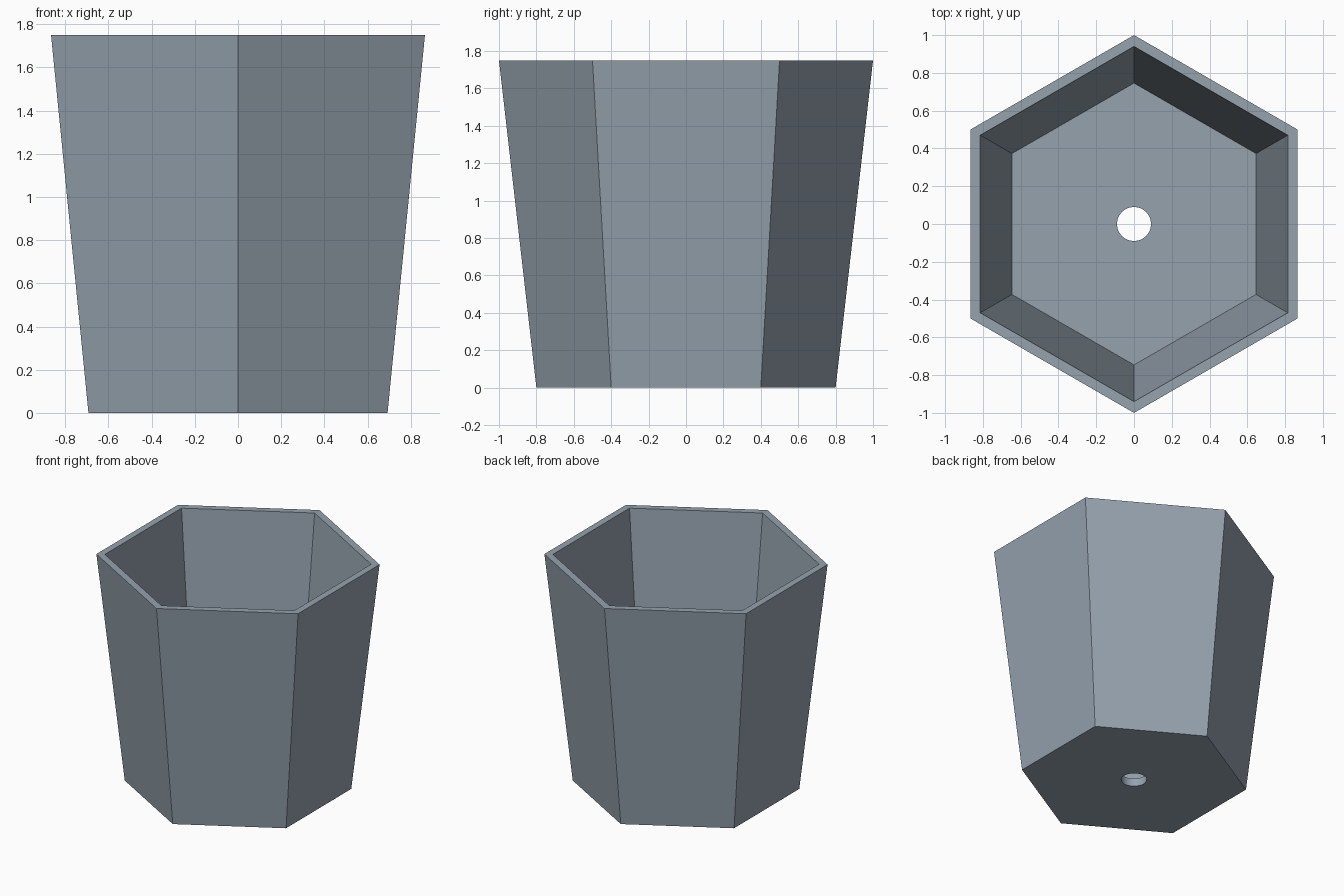
import bpy, bmesh
from math import cos, sin, pi

cube = bpy.data.objects.get("Cube")
if cube:
    bpy.data.objects.remove(cube, do_unlink=True)

SIDES = 6
STEPS = 8                 # hole segments per side of the pot
HEIGHT = 1.75
FLOOR = 0.06
HOLE = 0.09


def ring(bm, radius, z, count):
    """Closed ring of vertices, starting at a corner of the hexagon."""
    return [bm.verts.new((radius * cos(pi / 6 + 2 * pi * i / count),
                          radius * sin(pi / 6 + 2 * pi * i / count), z))
            for i in range(count)]


def bridge(bm, a, b, smooth=False):
    """Quads between two rings of equal size."""
    n = len(a)
    for i in range(n):
        j = (i + 1) % n
        bm.faces.new((a[i], a[j], b[j], b[i])).smooth = smooth


def plate(bm, outer, hole):
    """Flat floor between the hexagon and the round hole, one face per side."""
    for i in range(SIDES):
        arc = [hole[(i * STEPS + k) % len(hole)] for k in range(STEPS + 1)]
        bm.faces.new([outer[i], outer[(i + 1) % SIDES]] + arc[::-1])


bm = bmesh.new()

# Tapered outer wall, flat rim and inner wall
base = ring(bm, 0.8, 0, SIDES)
rim_outer = ring(bm, 1.0, HEIGHT, SIDES)
rim_inner = ring(bm, 0.94, HEIGHT, SIDES)
floor = ring(bm, 0.746, FLOOR, SIDES)
bridge(bm, base, rim_outer)
bridge(bm, rim_outer, rim_inner)
bridge(bm, rim_inner, floor)

# Floor with its drain hole
hole_low = ring(bm, HOLE, 0, SIDES * STEPS)
hole_high = ring(bm, HOLE, FLOOR, SIDES * STEPS)
plate(bm, base, hole_low)
plate(bm, floor, hole_high)
bridge(bm, hole_low, hole_high, smooth=True)

bmesh.ops.recalc_face_normals(bm, faces=bm.faces)
mesh = bpy.data.meshes.new("planter_pot")
bm.to_mesh(mesh)
bm.free()

pot = bpy.data.objects.new("planter_pot", mesh)
bpy.context.collection.objects.link(pot)

# Blue-grey finish
color = (0.30, 0.36, 0.42, 1)
mat = bpy.data.materials.new("blue_grey")
mat.use_nodes = True
mat.diffuse_color = color
mat.node_tree.nodes["Principled BSDF"].inputs["Base Color"].default_value = color
mesh.materials.append(mat)

# Keep the corners crisp and the hole wall round
bpy.ops.object.select_all(action='DESELECT')
pot.select_set(True)
bpy.context.view_layer.objects.active = pot
bpy.ops.object.shade_smooth_by_angle(angle=pi / 6)
